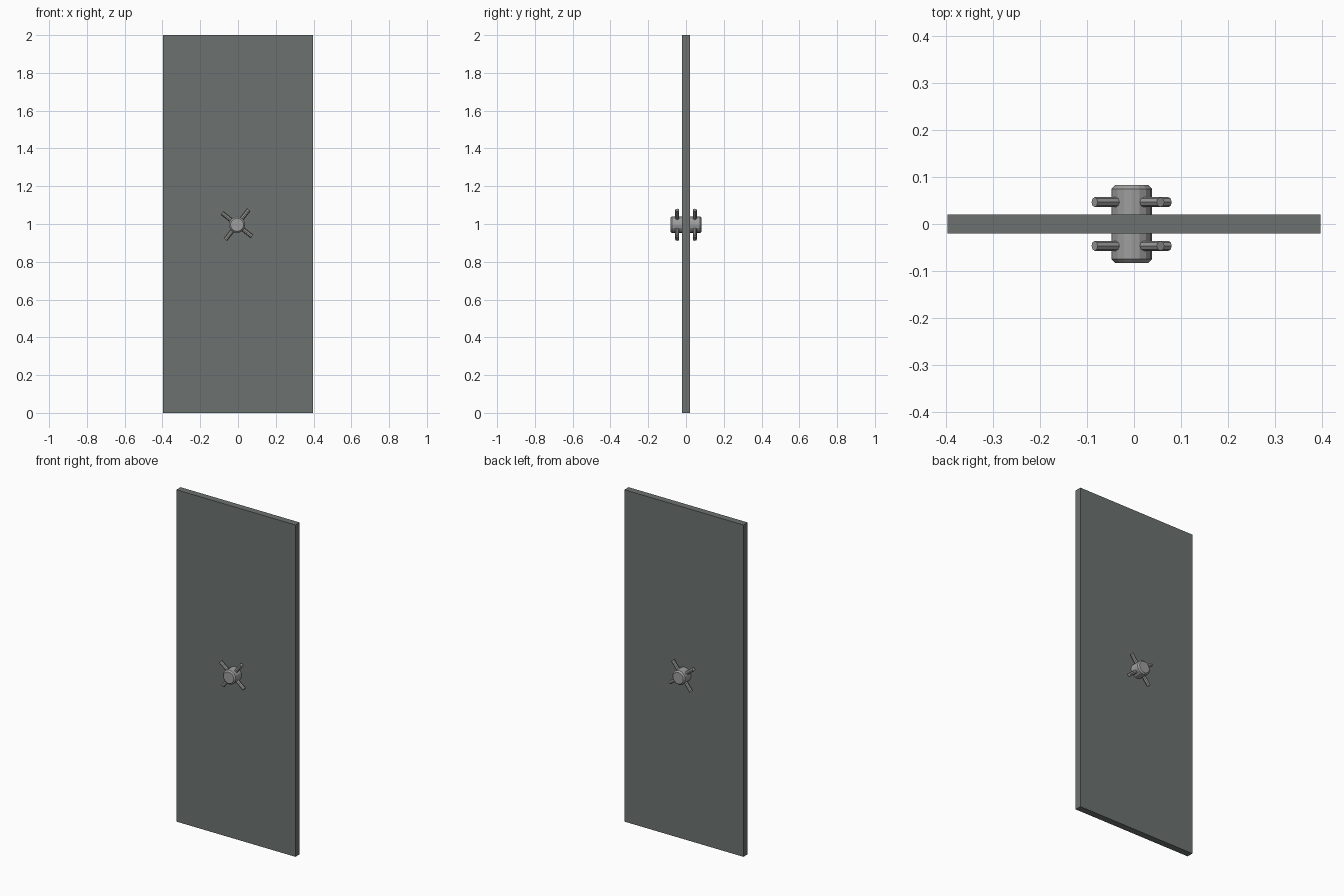
import bpy, bmesh, math
from mathutils import Matrix, Vector

if "Cube" in bpy.data.objects:
    bpy.data.objects.remove(bpy.data.objects["Cube"])


def material(name, rgb):
    m = bpy.data.materials.new(name)
    m.diffuse_color = (*rgb, 1)
    m.use_nodes = True
    m.node_tree.nodes["Principled BSDF"].inputs["Base Color"].default_value = m.diffuse_color
    return m


PANEL = material("dark grey green", (0.15, 0.17, 0.16))
STEEL = material("mid grey", (0.34, 0.34, 0.34))
CX, CZ = -0.005, 0.996  # handle axis position


def finish(bm, name, mat):
    bmesh.ops.recalc_face_normals(bm, faces=bm.faces)
    me = bpy.data.meshes.new(name)
    bm.to_mesh(me)
    bm.free()
    ob = bpy.data.objects.new(name, me)
    me.materials.append(mat)
    bpy.context.collection.objects.link(ob)
    return ob


def rod(name, p, q, r, sides, chamfer=0.0):
    """Cylinder from p to q with optional chamfered ends."""
    p, q = Vector(p), Vector(q)
    d = q - p
    bm = bmesh.new()
    bmesh.ops.create_cone(bm, cap_ends=True, segments=sides, radius1=r,
                          radius2=r, depth=d.length)
    if chamfer:
        rims = [e for e in bm.edges if abs(e.verts[0].co.z - e.verts[1].co.z) < 1e-5]
        bmesh.ops.bevel(bm, geom=rims, offset=chamfer, segments=1, affect='EDGES')
    rot = d.to_track_quat('Z', 'Y').to_matrix().to_4x4()
    bm.transform(Matrix.Translation((p + q) / 2) @ rot)
    return finish(bm, name, STEEL)


# Door slab
bm = bmesh.new()
bmesh.ops.create_cube(bm, size=1, matrix=Matrix.Translation((0, 0, 1))
                      @ Matrix.Diagonal((0.794, 0.04, 2, 1)))
finish(bm, "door_panel", PANEL)

# Hub running through the slab
rod("handle_hub", (CX, -0.083, CZ), (CX, 0.083, CZ), 0.043, 16, 0.008)

# Four spokes on each face
for side, y in (("front", -0.0465), ("back", 0.0465)):
    for i in range(4):
        a = math.radians(52 + 90 * i)
        c, s = math.cos(a), math.sin(a)
        rod(f"{side}_spoke_{i + 1}", (CX + 0.02 * c, y, CZ + 0.02 * s),
            (CX + 0.1 * c, y, CZ + 0.1 * s), 0.0105, 8)
